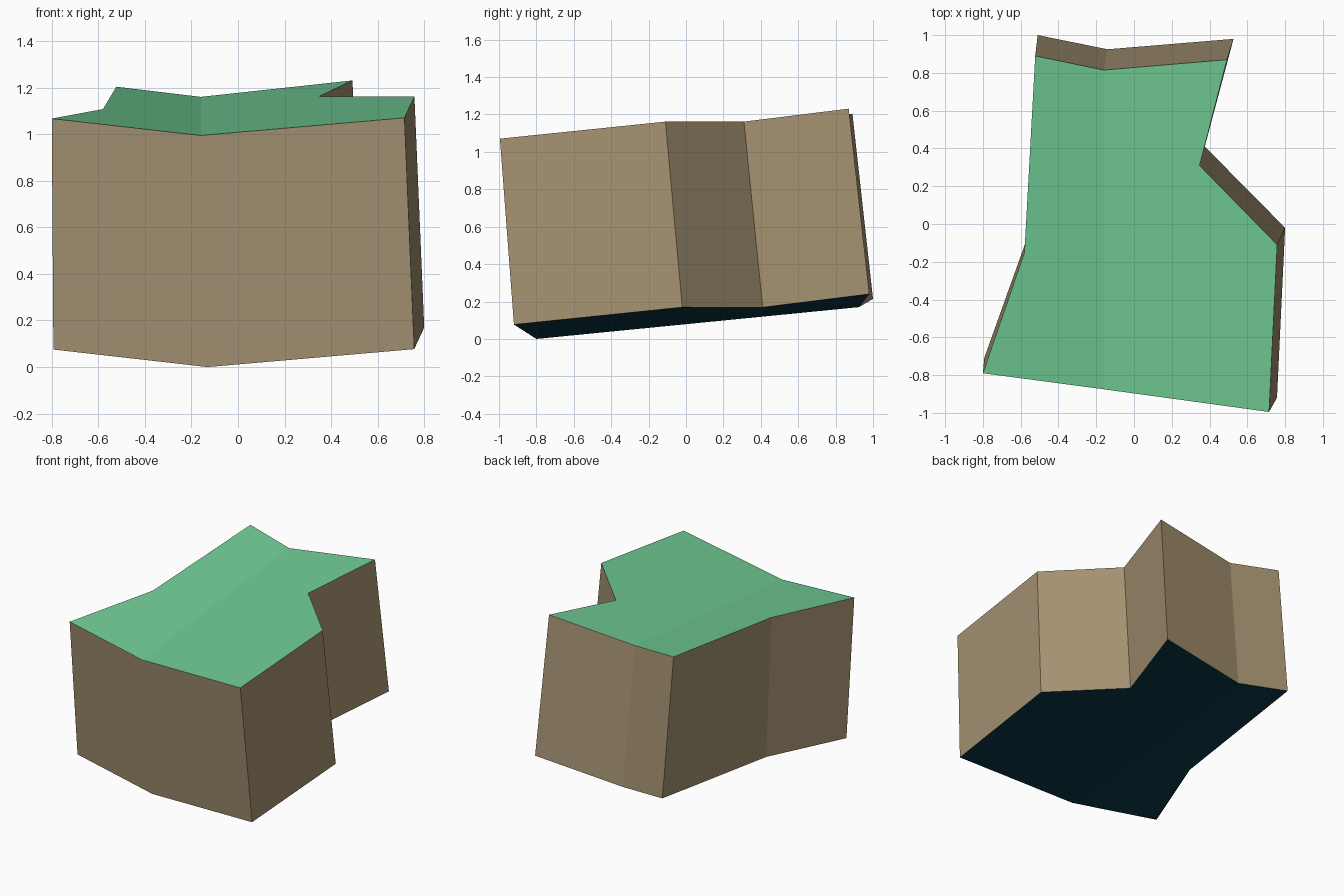
import bpy, bmesh

if "Cube" in bpy.data.objects:
    bpy.data.objects.remove(bpy.data.objects["Cube"])

# Outline of the leaning block, counter-clockwise from the front crease point.
# Points 0 and 5 are the ends of the shallow valley fold.
BOTTOM = [(-0.13, -0.80), (0.757, -0.92), (0.80, -0.02), (0.375, 0.41),
          (0.527, 0.98), (-0.14, 0.925), (-0.51, 1.00), (-0.575, -0.10), (-0.793, -0.71)]
TOP = [(-0.16, -0.875), (0.715, -0.995), (0.758, -0.11), (0.347, 0.31),
       (0.492, 0.87), (-0.16, 0.815), (-0.523, 0.89), (-0.58, -0.15), (-0.80, -0.79)]
FOLD_END = 5


def material(name, colour):
    m = bpy.data.materials.new(name)
    m.diffuse_color = (*colour, 1)
    m.use_nodes = True
    m.node_tree.nodes["Principled BSDF"].inputs["Base Color"].default_value = m.diffuse_color
    return m


def ring(bm, outline, base):
    """Outline lifted onto a V-shaped sheet that rises to the back."""
    fx, fy = outline[0]
    return [bm.verts.new((x, y, base + 0.098 * (y - fy) + 0.1 * abs(x - fx)))
            for x, y in outline]


bm = bmesh.new()
low = ring(bm, BOTTOM, 0.0)
high = ring(bm, TOP, 0.995)
n = len(low)

# Side walls
for i in range(n):
    j = (i + 1) % n
    bm.faces.new((low[i], low[j], high[j], high[i])).material_index = 0

# Folded top and underside, two flat halves each
for verts, slot in ((high, 1), (low, 2)):
    for half in (verts[:FOLD_END + 1], verts[FOLD_END:] + verts[:1]):
        bm.faces.new(half if slot == 1 else half[::-1]).material_index = slot

bmesh.ops.recalc_face_normals(bm, faces=bm.faces)
mesh = bpy.data.meshes.new("folded_block")
bm.to_mesh(mesh)
bm.free()
for m in (material("brown sides", (0.37, 0.285, 0.165)),
          material("green top", (0.165, 0.60, 0.30)),
          material("dark blue underside", (0.0024, 0.037, 0.058))):
    mesh.materials.append(m)
bpy.context.collection.objects.link(bpy.data.objects.new("folded_block", mesh))
